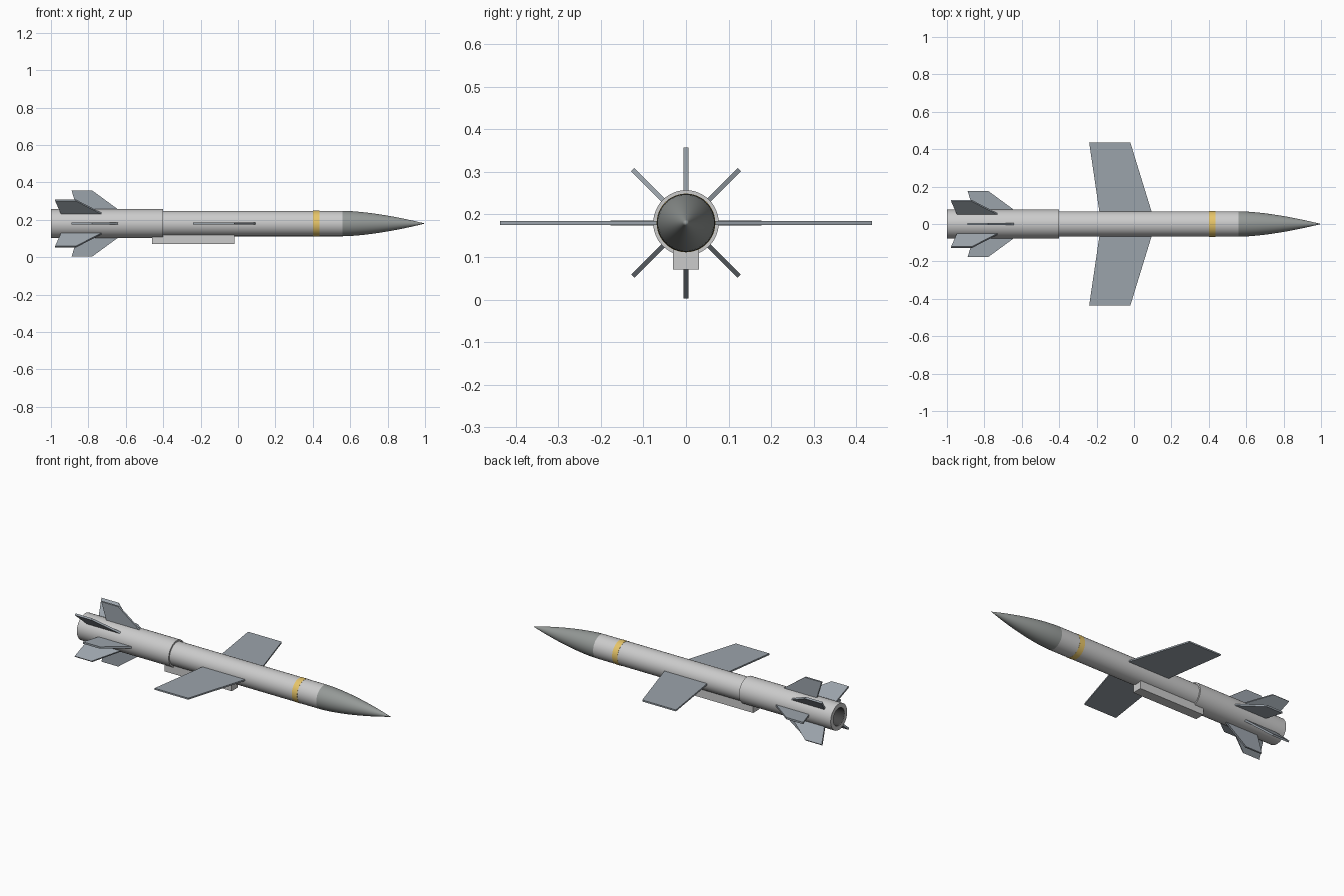
import bpy, bmesh, math
from mathutils import Matrix, Vector

if "Cube" in bpy.data.objects:
    bpy.data.objects.remove(bpy.data.objects["Cube"])

AXIS_Z = 0.18


def material(name, rgb):
    m = bpy.data.materials.new(name)
    m.diffuse_color = (*rgb, 1)
    m.use_nodes = True
    m.node_tree.nodes["Principled BSDF"].inputs["Base Color"].default_value = m.diffuse_color
    return m


PALE = material("pale_grey", (0.72, 0.74, 0.72))
NOSE = material("nose_grey", (0.30, 0.32, 0.31))
STEEL = material("blue_grey", (0.33, 0.37, 0.41))
GOLD = material("gold", (0.80, 0.56, 0.14))
DARK = material("dark", (0.06, 0.06, 0.06))


def finish(name, bm, mat, smooth=False):
    bmesh.ops.remove_doubles(bm, verts=bm.verts, dist=1e-6)
    bmesh.ops.recalc_face_normals(bm, faces=bm.faces)
    me = bpy.data.meshes.new(name)
    bm.to_mesh(me)
    bm.free()
    ob = bpy.data.objects.new(name, me)
    ob.location.z = AXIS_Z
    bpy.context.collection.objects.link(ob)
    me.materials.append(mat)
    if smooth:
        bpy.ops.object.select_all(action='DESELECT')
        ob.select_set(True)
        bpy.context.view_layer.objects.active = ob
        bpy.ops.object.shade_smooth_by_angle(angle=math.radians(30))
    return ob


def lathe(name, profile, mat, sides=48):
    """Revolve (x, radius) points around the long axis."""
    bm = bmesh.new()
    vs = [bm.verts.new((x, 0, r)) for x, r in profile]
    es = [bm.edges.new(p) for p in zip(vs, vs[1:])]
    bmesh.ops.spin(bm, geom=vs + es, cent=(0, 0, 0), axis=(1, 0, 0),
                   angle=math.tau, steps=sides, use_merge=True)
    return finish(name, bm, mat, True)


def blade(name, outline, thick, angle):
    """Flat panel from (x, radius) outline, turned around the long axis."""
    bm = bmesh.new()
    f = bm.faces.new([bm.verts.new((x, r, -thick / 2)) for x, r in outline])
    g = bmesh.ops.extrude_face_region(bm, geom=[f])["geom"]
    bmesh.ops.translate(bm, vec=(0, 0, thick),
                        verts=[v for v in g if isinstance(v, bmesh.types.BMVert)])
    bmesh.ops.rotate(bm, verts=bm.verts, matrix=Matrix.Rotation(angle, 3, 'X'))
    return finish(name, bm, STEEL)


# Fuselage, booster with open tail, nozzle lining
lathe("fuselage", [(-0.42, 0), (-0.42, 0.068), (0.56, 0.068), (0.56, 0)], PALE)
lathe("booster", [(-0.94, 0.048), (-1.0, 0.052), (-1.0, 0.077),
                  (-0.40, 0.077), (-0.40, 0)], PALE)
lathe("nozzle", [(-0.999, 0.0515), (-0.94, 0.047), (-0.94, 0)], DARK)

# Pointed nose and marking band
n = 14
lathe("nose_cone", [(0.56, 0)] + [(0.56 + 0.44 * i / n, 0.068 * (1 - (i / n) ** 1.6))
                                  for i in range(n + 1)], NOSE)
lathe("marking_band", [(0.40, 0.066), (0.40, 0.069), (0.435, 0.069), (0.435, 0.066)], GOLD)

# Main wings
wing = [(-0.18, 0.03), (0.105, 0.03), (-0.02, 0.437), (-0.24, 0.437)]
for side, a in (("left", 0), ("right", math.pi)):
    blade(f"wing_{side}", wing, 0.009, a)

# Eight tail fins: alternate ones sit further back
for i in range(8):
    dx = -0.088 * (i % 2)
    fin = [(-0.853 + dx, 0.06), (-0.62 + dx, 0.06), (-0.78 + dx, 0.177), (-0.89 + dx, 0.177)]
    blade(f"tail_fin_{i + 1}", fin, 0.011, i * math.pi / 4)

# Box fairing under the belly
bm = bmesh.new()
bmesh.ops.create_cube(bm, size=1, matrix=Matrix.Translation((-0.24, 0, -0.08))
                      @ Matrix.Diagonal((0.44, 0.06, 0.06, 1)))
finish("belly_fairing", bm, PALE)
